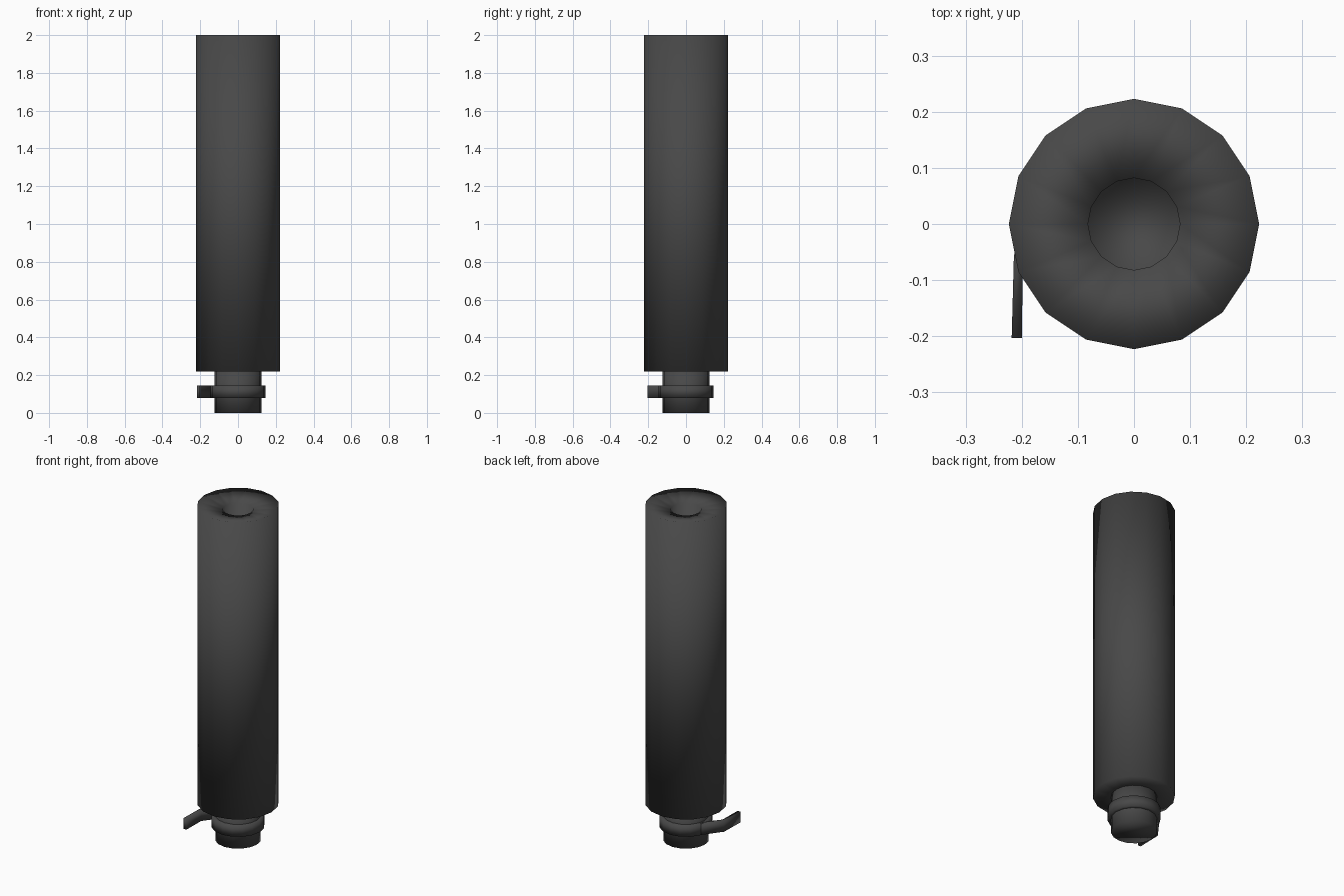
import bpy, bmesh, math

if "Cube" in bpy.data.objects:
    bpy.data.objects.remove(bpy.data.objects["Cube"])

mat = bpy.data.materials.new("dark_grey")
mat.diffuse_color = (0.065, 0.065, 0.065, 1)
mat.use_nodes = True
mat.node_tree.nodes["Principled BSDF"].inputs["Base Color"].default_value = mat.diffuse_color


def finish(name, bm):
    """Turn a bmesh into a smooth, dark grey object."""
    bmesh.ops.recalc_face_normals(bm, faces=bm.faces)
    for f in bm.faces:
        f.smooth = True
    me = bpy.data.meshes.new(name)
    bm.to_mesh(me)
    bm.free()
    me.materials.append(mat)
    ob = bpy.data.objects.new(name, me)
    bpy.context.collection.objects.link(ob)
    return ob


def lathe(name, profile, n=16):
    """Revolve (radius, z) points about z and cap both ends."""
    bm = bmesh.new()
    rings = [[bm.verts.new((r * math.cos(math.tau * i / n),
                            r * math.sin(math.tau * i / n), z))
              for i in range(n)] for r, z in profile]
    for a, b in zip(rings, rings[1:]):
        for i in range(n):
            j = (i + 1) % n
            bm.faces.new((a[i], a[j], b[j], b[i]))
    bm.faces.new(rings[0])
    bm.faces.new(rings[-1])
    return finish(name, bm)


# main tube with a dished end and a bore
lathe("tube_body", [(0.12, 0.22), (0.223, 0.22), (0.223, 2.0),
                    (0.082, 1.975), (0.082, 1.9)])
# narrow neck under the tube
lathe("neck", [(0.125, 0.0), (0.125, 0.23)])
# clamp ring around the neck
lathe("clamp_ring", [(0.12, 0.08), (0.145, 0.08), (0.145, 0.145), (0.12, 0.145)])

# bent lever: flat strip leaving the ring, then running forwards
path = [(-0.115, 0.06), (-0.206, -0.06), (-0.209, -0.203)]
sides = [(0.009, 0.006), (0.008, 0.005), (0.009, 0.0)]
bm = bmesh.new()
sections = []
for (x, y), (dx, dy) in zip(path, sides):
    sections.append([bm.verts.new((x + s * dx, y - s * dy, z))
                     for s, z in ((-1, 0.08), (1, 0.08), (1, 0.145), (-1, 0.145))])
for a, b in zip(sections, sections[1:]):
    for i in range(4):
        j = (i + 1) % 4
        bm.faces.new((a[i], a[j], b[j], b[i]))
bm.faces.new(sections[0])
bm.faces.new(sections[-1])
finish("lever", bm)
